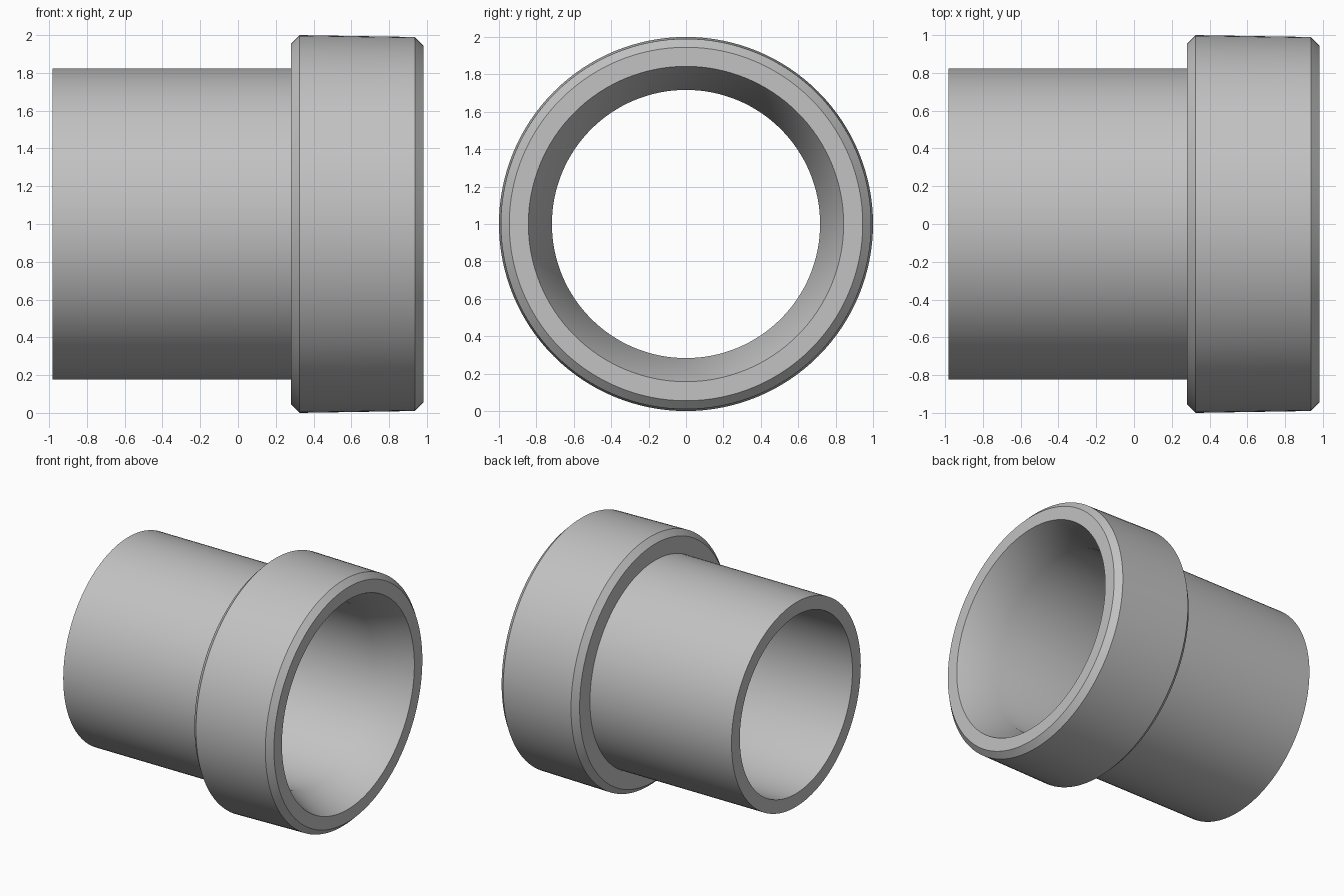
import bpy, bmesh, math

if "Cube" in bpy.data.objects:
    bpy.data.objects.remove(bpy.data.objects["Cube"], do_unlink=True)

SEGMENTS = 128
HALF = 0.982   # half of the length along x
BORE = 0.717   # inner radius

# Closed cross-section as (x, radius)
profile = [
    (-HALF, BORE), (-HALF, 0.823),      # plain tube end
    (0.28, 0.823), (0.28, 0.955),       # shoulder behind the collar
    (0.325, 1.0), (0.937, 0.99),        # chamfer and slightly tapered rim
    (HALF, 0.945), (HALF, 0.843),       # front chamfer and flat lip
    (HALF - 0.28, BORE),                # conical mouth meets the bore
]

# Metal colour
metal = bpy.data.materials.new("grey metal")
metal.use_nodes = True
colour = (0.54, 0.54, 0.54, 1.0)
metal.diffuse_color = colour
metal.node_tree.nodes["Principled BSDF"].inputs["Base Color"].default_value = colour

# Lathe the section around the x axis
bm = bmesh.new()
verts = [bm.verts.new((x, 0, r)) for x, r in profile]
edges = [bm.edges.new((a, b)) for a, b in zip(verts, verts[1:] + verts[:1])]
bmesh.ops.spin(bm, geom=verts + edges, cent=(0, 0, 0), axis=(1, 0, 0),
               angle=math.tau, steps=SEGMENTS, use_duplicate=False)
bmesh.ops.remove_doubles(bm, verts=bm.verts, dist=0.0001)
bmesh.ops.recalc_face_normals(bm, faces=bm.faces)
mesh = bpy.data.meshes.new("collared_sleeve")
bm.to_mesh(mesh)
bm.free()
mesh.materials.append(metal)

sleeve = bpy.data.objects.new("collared_sleeve", mesh)
sleeve.location.z = 1.0
bpy.context.collection.objects.link(sleeve)

# Smooth round surfaces, keep chamfers and rims crisp
bpy.ops.object.select_all(action='DESELECT')
sleeve.select_set(True)
bpy.context.view_layer.objects.active = sleeve
bpy.ops.object.shade_smooth_by_angle(angle=math.radians(30))
